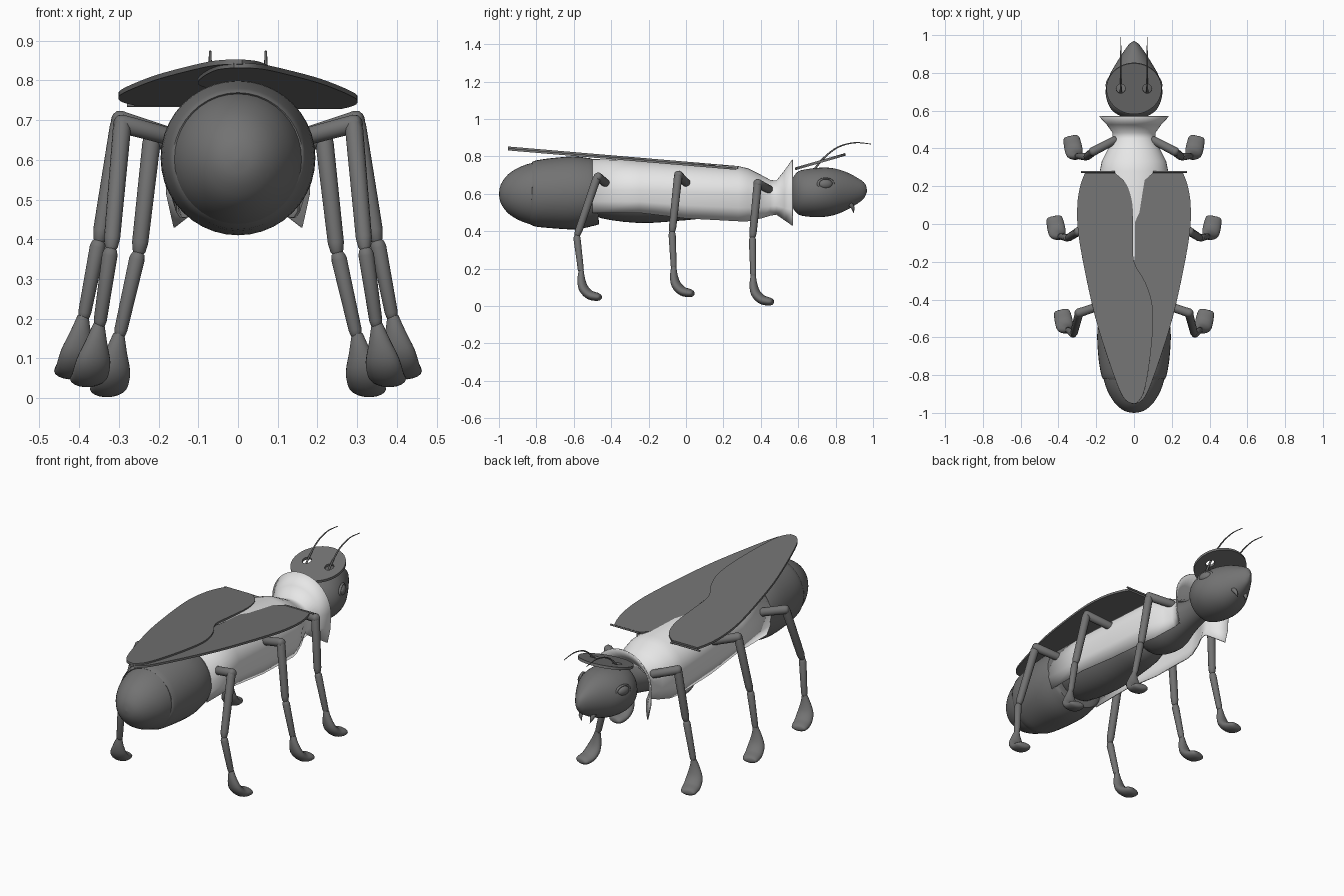
import bpy, bmesh, math
from mathutils import Vector

if "Cube" in bpy.data.objects:
    bpy.data.objects.remove(bpy.data.objects["Cube"])


def material(name, value):
    m = bpy.data.materials.new(name)
    m.use_nodes = True
    col = (value, value, value, 1)
    m.diffuse_color = col
    m.node_tree.nodes["Principled BSDF"].inputs["Base Color"].default_value = col
    return m


DARK = material("dark grey", 0.17)
PALE = material("pale grey", 0.8)


def select(ob):
    bpy.ops.object.select_all(action="DESELECT")
    ob.select_set(True)
    bpy.context.view_layer.objects.active = ob


def finish(name, bm, mat, angle=50):
    bmesh.ops.recalc_face_normals(bm, faces=bm.faces)
    me = bpy.data.meshes.new(name)
    bm.to_mesh(me)
    bm.free()
    me.materials.append(mat)
    ob = bpy.data.objects.new(name, me)
    bpy.context.collection.objects.link(ob)
    select(ob)
    bpy.ops.object.shade_smooth_by_angle(angle=math.radians(angle))
    return ob


def smooth(rows, steps):
    """Catmull-Rom interpolation of rows of numbers."""
    rows = [Vector(r) for r in rows]
    out = []
    for i in range(len(rows) - 1):
        p0, p1, p2 = rows[max(i - 1, 0)], rows[i], rows[i + 1]
        p3 = rows[min(i + 2, len(rows) - 1)]
        for k in range(steps):
            t = k / steps
            out.append(0.5 * (2 * p1 + (p2 - p0) * t + (2 * p0 - 5 * p1 + 4 * p2 - p3) * t * t
                              + (3 * p1 - p0 - 3 * p2 + p3) * t ** 3))
    return out + [rows[-1]]


def skin(bm, rings, closed):
    for r0, r1 in zip(rings, rings[1:]):
        n = len(r0)
        for i in range(n if closed else n - 1):
            j = (i + 1) % n
            bm.faces.new((r0[i], r0[j], r1[j], r1[i]))


def loft(name, stations, mat=DARK, side=(1, 0, 0), n=24, steps=3):
    """Elliptical rings along stations of x, y, z, half width, half depth."""
    rows = smooth(stations, steps)
    pts = [Vector(r[:3]) for r in rows]
    bm = bmesh.new()
    rings = []
    for i, r in enumerate(rows):
        t = (pts[min(i + 1, len(pts) - 1)] - pts[max(i - 1, 0)]).normalized()
        s = Vector(side)
        s = (s - t * s.dot(t)).normalized()
        u = s.cross(t)
        ring = []
        for k in range(n):
            a = math.tau * k / n
            ring.append(bm.verts.new(pts[i] + s * max(r[3], .001) * math.cos(a)
                                     + u * max(r[4], .001) * math.sin(a)))
        rings.append(ring)
    skin(bm, rings, True)
    bm.faces.new(rings[0])
    bm.faces.new(rings[-1])
    return finish(name, bm, mat)


def plate(name, outlines, location, tilt, half):
    """Thin flat sheet from an outer outline and optional hole outlines."""
    cu = bpy.data.curves.new(name, "CURVE")
    cu.dimensions = "2D"
    cu.fill_mode = "BOTH"
    cu.extrude = half
    for pts in outlines:
        sp = cu.splines.new("POLY")
        sp.points.add(len(pts) - 1)
        for p, q in zip(sp.points, pts):
            p.co = (q[0], q[1], 0, 1)
        sp.use_cyclic_u = True
    cu.materials.append(DARK)
    ob = bpy.data.objects.new(name, cu)
    ob.location = location
    ob.rotation_euler.x = tilt
    bpy.context.collection.objects.link(ob)
    select(ob)
    bpy.ops.object.convert(target="MESH")
    bpy.ops.object.shade_smooth_by_angle(angle=math.radians(40))


def circle(x, y, rx, ry, n):
    return [(x + rx * math.cos(math.tau * i / n), y + ry * math.sin(math.tau * i / n)) for i in range(n)]


def body(name, rows):
    """Body segment from rows of y, z, half width, half height."""
    loft(name, [(0, *r) for r in rows], n=40)


# Abdomen, thorax and head
body("abdomen_tip", [(-1, .6, 0, 0), (-.99, .6, .05, .05), (-.95, .6, .1, .105),
                     (-.88, .6, .142, .147), (-.8, .6, .165, .17), (-.75, .6, .165, .17)])
body("abdomen", [(-.825, .6, .155, .16), (-.81, .6, .17, .175), (-.72, .603, .187, .187),
                 (-.6, .605, .195, .195), (-.52, .61, .188, .184), (-.48, .615, .17, .17),
                 (-.46, .615, .11, .11)])
body("rear_thorax", [(-.52, .61, .1, .1), (-.45, .61, .14, .14), (-.25, .6, .158, .156),
                     (-.05, .6, .152, .145), (.1, .6, .13, .125), (.18, .6, .06, .06)])
body("front_thorax", [(.1, .59, .04, .04), (.16, .59, .11, .11), (.28, .59, .14, .13),
                      (.4, .585, .1, .1), (.5, .585, .075, .075), (.62, .6, .07, .07)])
body("head", [(.57, .605, .07, .08), (.6, .605, .115, .115), (.65, .605, .142, .127),
              (.71, .607, .15, .132), (.78, .612, .133, .127), (.85, .615, .095, .105),
              (.92, .615, .05, .067), (.955, .612, .022, .038), (.968, .61, 0, 0)])

# Open-bottomed vest with flared collar: y, top, middle, bottom, half width, bottom half width
bm = bmesh.new()
rings = []
for y, top, mid, bot, rx, xb in [(-.5, .78, .62, .5, .178, .15), (-.25, .772, .62, .5, .178, .15),
                                 (0, .757, .61, .47, .178, .15), (.28, .742, .6, .455, .175, .14),
                                 (.33, .73, .6, .455, .165, .13), (.4, .695, .59, .47, .13, .11),
                                 (.45, .668, .585, .485, .108, .09), (.485, .665, .585, .49, .108, .09),
                                 (.53, .72, .59, .46, .14, .12), (.573, .78, .6, .43, .18, .158)]:
    pts = [(xb, bot), ((xb + rx) / 2 + .008, (bot + mid) / 2)]
    pts += [(rx * math.cos(math.pi * k / 20), mid + (top - mid) * math.sin(math.pi * k / 20)) for k in range(21)]
    pts += [(-x, z) for x, z in pts[1::-1]]
    rings.append([bm.verts.new((x, y, z)) for x, z in pts])
skin(bm, rings, False)
vest = finish("vest", bm, PALE, 60)
shell = vest.modifiers.new("thickness", "SOLIDIFY")
shell.thickness = .006

# Overlapping wings, tilted up towards the tail
inner = [(-.1, .27), (-.04, .21), (-.008, .1), (-.004, -.06), (.0, -.2), (.06, -.31),
         (.095, -.42), (.1, -.55), (.08, -.75), (.05, -.9), (.01, -.955)]
outer = [(.01, -.955), (-.04, -.94), (-.09, -.85), (-.19, -.55), (-.25, -.3), (-.295, -.05),
         (-.3, .1), (-.285, .2), (-.26, .27)]
outline = smooth(inner, 4) + smooth(outer, 4)[1:]
tilt = -math.atan(.085)
for name, s, lift in (("right_wing", 1, .766), ("left_wing", -1, .757)):
    plate(name, [[(s * p[0], p[1]) for p in outline]], (0, 0, lift), tilt, .006)
    loft(name + "_hinge", [(-s * .28, .276, .738, .005, .005), (-s * .1, .276, .738, .005, .005)],
         side=(0, 1, 0), n=8, steps=1)

# Head shield with holes for the antennae
plate("head_shield", [circle(0, 0, .146, .14, 48), circle(-.07, 0, .024, .026, 16),
                      circle(.07, 0, .024, .026, 16)], (0, .718, .772), .28, .007)


def limb(name, a, b, r0, r1, side):
    """Leg segment with rounded ends."""
    a, b = Vector(a), Vector(b)
    rows = []
    for t, k in ((0, .45), (.03, .8), (.09, 1), (.5, 1), (.9, 1), (.97, .8), (1, .45)):
        r = (r0 + (r1 - r0) * t) * k
        rows.append((*a.lerp(b, t), r, r))
    loft(name, rows, side=side, n=14, steps=1)


FOOT = [(0, 0, .012, .014, .014), (.006, 0, -.03, .027, .02), (.014, .012, -.08, .044, .025),
        (.022, .045, -.115, .047, .025), (.03, .085, -.126, .044, .022), (.033, .102, -.127, .036, .015),
        (.034, .107, -.127, .02, .006)]
LEGS = {"front": [(.09, .45, .62), (.215, .385, .655), (.25, .355, .36), (.3, .36, .15)],
        "middle": [(.14, .01, .65), (.295, -.04, .7), (.35, -.075, .39), (.39, -.065, .195)],
        "rear": [(.14, -.42, .65), (.29, -.47, .69), (.32, -.585, .37), (.35, -.56, .175)]}

for s, sname in ((1, "left"), (-1, "right")):
    # Legs
    for leg, joints in LEGS.items():
        j = [Vector((s * x, y, z)) for x, y, z in joints]
        tag = f"{sname}_{leg}_"
        out = (j[1] - j[0]).normalized() * .022
        limb(tag + "hip", j[0], j[1] + out, .022, .024, (0, 1, 0))
        limb(tag + "thigh", j[1] + Vector((0, 0, .015)), j[2], .023, .02, (1, 0, 0))
        limb(tag + "shin", j[2] + Vector((0, 0, .01)), j[3], .02, .016, (1, 0, 0))
        loft(tag + "foot", [(j[3].x + s * x, j[3].y + y, j[3].z + z, a, b) for x, y, z, a, b in FOOT],
             side=(1, -s * .25, 0), n=18)
    # Antenna
    loft(sname + "_antenna", [(s * .07, .69, .735, .006, .006), (s * .07, .735, .79, .005, .005),
                              (s * .07, .81, .848, .004, .004), (s * .07, .9, .873, .003, .003),
                              (s * .07, .99, .866, .002, .002)], n=8, steps=4)
    # Mandible
    loft(sname + "_mandible", [(s * .04, .87, .555, .014, .014), (s * .035, .892, .525, .01, .01),
                               (s * .025, .895, .497, 0, 0)], n=10)
    # Eye with raised rim
    for part in ("eye", "eye_rim"):
        place = dict(location=(s * .128, .747, .652), rotation=(0, 0, s * .3))
        if part == "eye":
            bpy.ops.mesh.primitive_uv_sphere_add(segments=24, ring_count=12, radius=1, **place)
            ob = bpy.context.object
            ob.scale = (.02, .038, .026)
        else:
            place["rotation"] = (0, math.pi / 2, s * .3)
            bpy.ops.mesh.primitive_torus_add(major_radius=.04, minor_radius=.007, major_segments=28,
                                             minor_segments=8, **place)
            ob = bpy.context.object
            ob.scale = (.75, 1.05, 1)
        ob.name = f"{sname}_{part}"
        ob.data.materials.append(DARK)
        bpy.ops.object.shade_smooth_by_angle(angle=math.radians(50))
